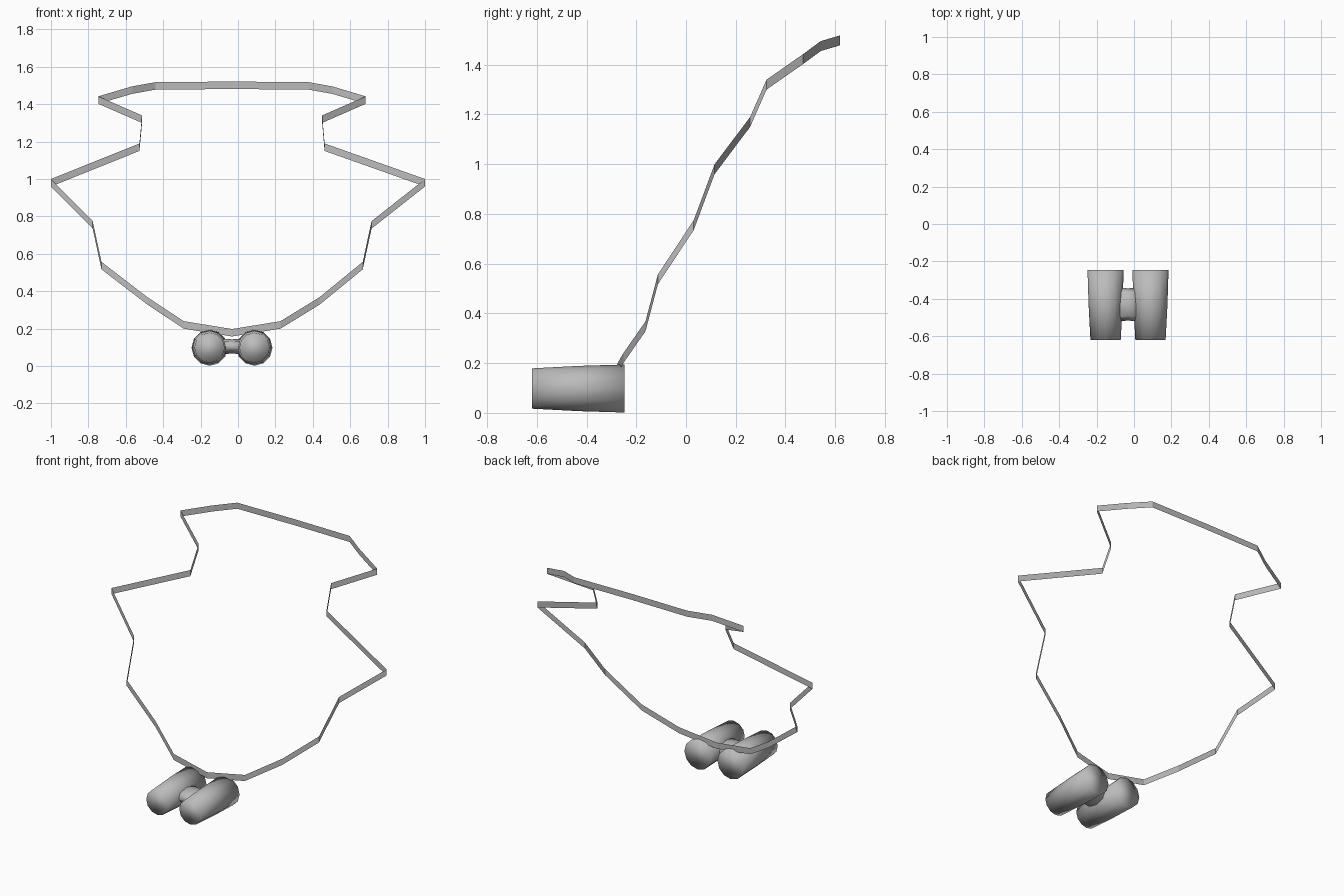
import bpy, bmesh, math
from mathutils import Vector

if "Cube" in bpy.data.objects:
    bpy.data.objects.remove(bpy.data.objects["Cube"])

grey = bpy.data.materials.new("plain grey")
grey.diffuse_color = (0.5, 0.5, 0.5, 1)
grey.use_nodes = True
grey.node_tree.nodes["Principled BSDF"].inputs["Base Color"].default_value = grey.diffuse_color


def add_object(name, bm, smooth):
    bmesh.ops.recalc_face_normals(bm, faces=bm.faces[:])
    mesh = bpy.data.meshes.new(name)
    bm.to_mesh(mesh)
    bm.free()
    mesh.materials.append(grey)
    for p in mesh.polygons:
        p.use_smooth = smooth
    obj = bpy.data.objects.new(name, mesh)
    bpy.context.collection.objects.link(obj)
    return obj


def loft(name, rings):
    """Closed tube through a list of equal-length rings, capped at both ends."""
    bm = bmesh.new()
    loops = [[bm.verts.new(p) for p in ring] for ring in rings]
    n = len(loops[0])
    for a, b in zip(loops, loops[1:]):
        for i in range(n):
            j = (i + 1) % n
            bm.faces.new((a[i], a[j], b[j], b[i]))
    bm.faces.new(loops[0])
    bm.faces.new(loops[-1])
    return add_object(name, bm, True)


def circle(n):
    return [(math.cos(2 * math.pi * i / n), math.sin(2 * math.pi * i / n)) for i in range(n)]


# Two tapered barrels, wider at the rear
AXIS_Z = 0.098
for name, x in (("left_barrel", -0.152), ("right_barrel", 0.088)):
    loft(name, [[(x + r * c, y, AXIS_Z + r * s) for c, s in circle(12)]
                for y, r in ((-0.62, 0.081), (-0.43, 0.091), (-0.247, 0.0965))])

# Waisted bridge joining the barrels
loft("bridge", [[(x, -0.43 + 0.09 * k * c, 0.105 + 0.04 * k * s) for c, s in circle(8)]
                for x, k in ((-0.09, 1.04), (-0.032, 0.95), (0.026, 1.04))])

# Neck strap: thin upright ribbon, (left x, right x, y, lower z) from front to back
STRAP_HEIGHT = 0.04
half = [(-0.29, 0.227, -0.252, 0.200), (-0.484, 0.436, -0.163, 0.328),
        (-0.73, 0.667, -0.113, 0.517), (-0.777, 0.714, 0.031, 0.735),
        (-1.0, 1.0, 0.115, 0.960), (-0.527, 0.463, 0.258, 1.150),
        (-0.513, 0.450, 0.324, 1.300), (-0.747, 0.683, 0.470, 1.402),
        (-0.568, 0.505, 0.542, 1.455), (-0.440, 0.377, 0.620, 1.478)]
path = [Vector((-0.032, -0.276, 0.158))]
path += [Vector((r, y, z)) for l, r, y, z in half]
path += [Vector((-0.032, 0.62, 1.481))]
path += [Vector((l, y, z)) for l, r, y, z in reversed(half)]

bm = bmesh.new()
low = [bm.verts.new(p) for p in path]
high = [bm.verts.new(p + Vector((0, 0, STRAP_HEIGHT))) for p in path]
for i in range(len(path)):
    j = (i + 1) % len(path)
    bm.faces.new((low[i], low[j], high[j], high[i]))
add_object("neck_strap", bm, False)
